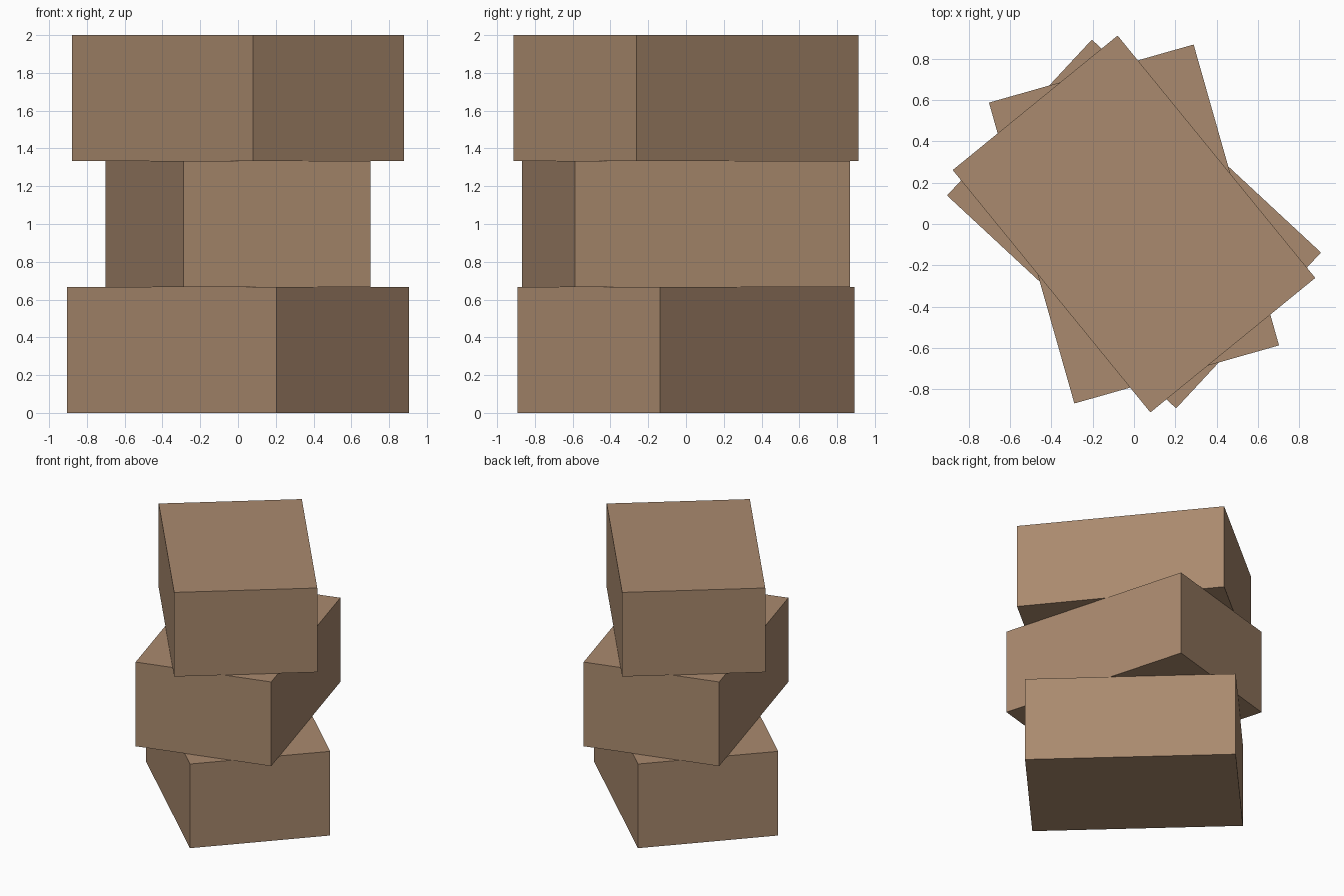
import bpy, math

if "Cube" in bpy.data.objects:
    bpy.data.objects.remove(bpy.data.objects["Cube"])

# One flat colour for the whole stack
mat = bpy.data.materials.new("tan_brown")
mat.diffuse_color = (0.402, 0.254, 0.156, 1)
mat.use_nodes = True
mat.node_tree.nodes["Principled BSDF"].inputs["Base Color"].default_value = mat.diffuse_color

# Three identical blocks, each twisted about the vertical axis
W, L, H = 1.03, 1.514, 2 / 3
twists = {"bottom_block": 47.1, "middle_block": 15.85, "top_block": 39.2}

for i, (name, angle) in enumerate(twists.items()):
    bpy.ops.mesh.primitive_cube_add(size=1, location=(0, 0, H * (i + 0.5)),
                                    rotation=(0, 0, math.radians(angle)))
    block = bpy.context.object
    block.name = name
    block.scale = (W, L, H)
    block.data.materials.append(mat)
